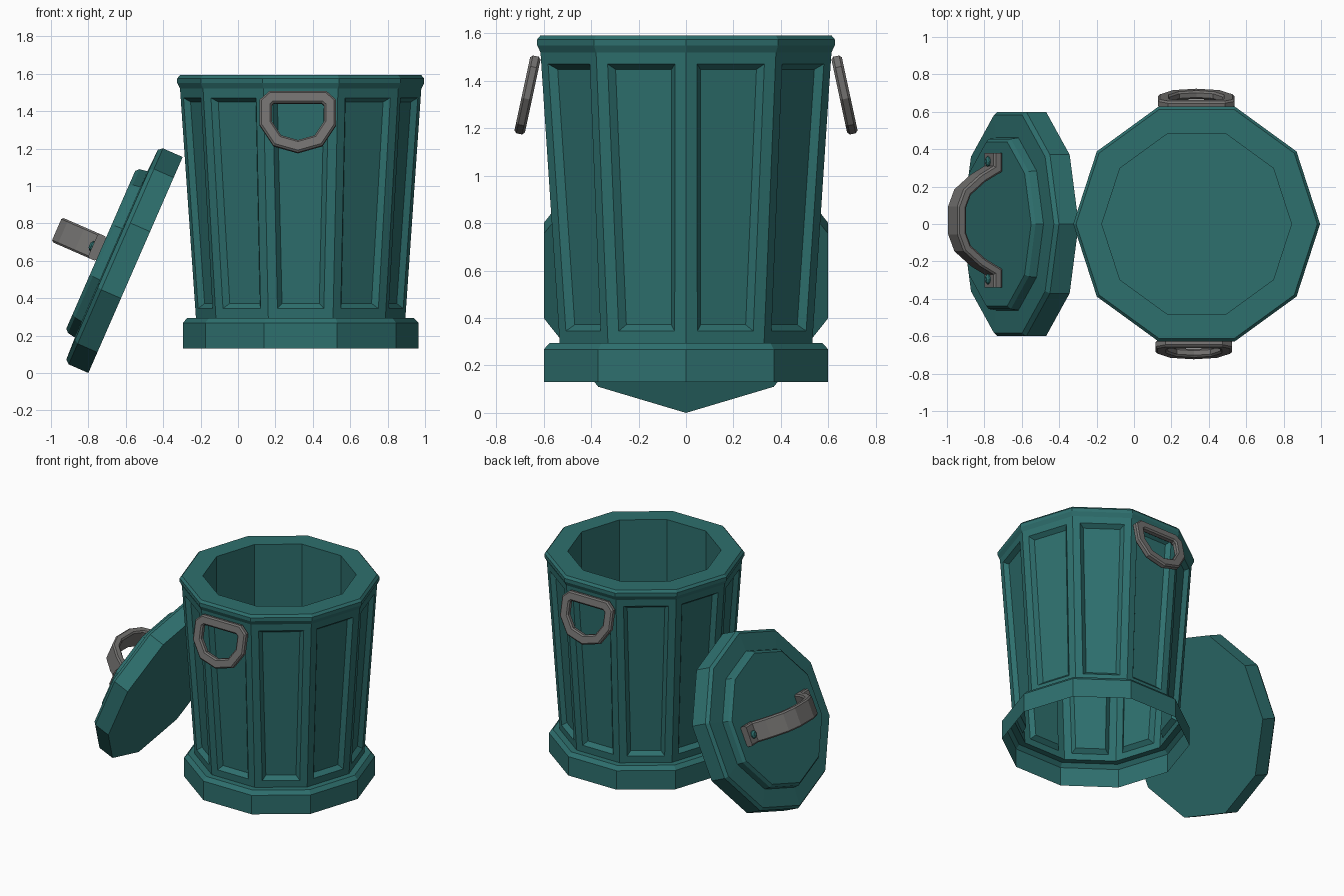
import bpy, bmesh, math
from mathutils import Matrix, Vector

if "Cube" in bpy.data.objects:
    bpy.data.objects.remove(bpy.data.objects["Cube"])

SIDES = 10


def material(name, rgb):
    m = bpy.data.materials.new(name)
    m.diffuse_color = (*rgb, 1)
    m.use_nodes = True
    m.node_tree.nodes["Principled BSDF"].inputs["Base Color"].default_value = m.diffuse_color
    return m


TEAL = material("teal paint", (0.027, 0.16, 0.155))
GREY = material("grey metal", (0.17, 0.165, 0.16))


def finish(bm, name, mat, matrix):
    me = bpy.data.meshes.new(name)
    bm.to_mesh(me)
    bm.free()
    me.materials.append(mat)
    ob = bpy.data.objects.new(name, me)
    ob.matrix_world = matrix
    bpy.context.collection.objects.link(ob)
    return ob


def frame(x, y, z, origin):
    """Matrix from three axes and an origin."""
    m = Matrix((x, y, z)).transposed().to_4x4()
    m.translation = origin
    return m


def lathe(profile, cap_bottom=False, n=SIDES):
    """Spin a (radius, z) profile; returns the bmesh and its face bands."""
    bm = bmesh.new()
    rings = [[bm.verts.new((r * math.cos(2 * math.pi * i / n),
                            r * math.sin(2 * math.pi * i / n), z)) for i in range(n)]
             for r, z in profile]
    bands = [[bm.faces.new((a[i], a[(i + 1) % n], b[(i + 1) % n], b[i])) for i in range(n)]
             for a, b in zip(rings, rings[1:])]
    bm.faces.new(rings[-1])
    if cap_bottom:
        bm.faces.new(rings[0][::-1])
    bm.normal_update()
    return bm, bands


def strap(name, path, closed, thick, width, matrix, ch=0.01):
    """Sweep a chamfered bar along a flat path: thick in plane, width across it."""
    t, w = thick / 2, width / 2
    section = [(t, w - ch), (t - ch, w), (ch - t, w), (-t, w - ch),
               (-t, ch - w), (ch - t, -w), (t - ch, -w), (t, ch - w)]
    pts = [Vector(p) for p in path]
    n = len(pts)
    bm = bmesh.new()
    rings = []
    for i, p in enumerate(pts):
        before = (p - pts[i - 1]).normalized() if closed or i > 0 else None
        after = (pts[(i + 1) % n] - p).normalized() if closed or i < n - 1 else None
        before, after = before or after, after or before
        tan = (before + after).normalized()
        nor = Vector((-tan.y, tan.x)) / tan.dot(after)
        rings.append([bm.verts.new((p.x + nor.x * s, p.y + nor.y * s, c)) for s, c in section])
    for i in range(n if closed else n - 1):
        a, b = rings[i], rings[(i + 1) % n]
        for k in range(8):
            j = (k + 1) % 8
            bm.faces.new((a[k], a[j], b[j], b[k]))
    if not closed:
        bm.faces.new(rings[0])
        bm.faces.new(rings[-1])
    bmesh.ops.recalc_face_normals(bm, faces=bm.faces)
    return finish(bm, name, GREY, matrix)


# Can: base ring, tapered wall, rim and inner well as one open shell
CAN_X = 0.335
bm, bands = lathe([(0.63, 0.13), (0.63, 0.268), (0.605, 0.295), (0.56, 0.295),
                   (0.645, 1.52), (0.66, 1.55), (0.66, 1.575), (0.645, 1.592),
                   (0.507, 1.592), (0.507, 0.85)])
panels = bands[3]
# Recessed panels on the wall
bmesh.ops.inset_individual(bm, faces=panels, thickness=0.07)
bmesh.ops.inset_individual(bm, faces=panels, thickness=0.035, depth=-0.03)
finish(bm, "can_body", TEAL, Matrix.Translation((CAN_X, 0, 0)))

# Side handles: D-shaped rings hanging outwards
half = [(0.14, -0.033), (0.172, -0.062), (0.172, -0.175), (0.11, -0.27)]
ring = half + [(0, -0.302)] + [(-x, y) for x, y in reversed(half)]
for name, s, cx in (("front_handle", 1, 0.32), ("back_handle", -1, 0.333)):
    axes = frame(Vector((s, 0, 0)), Vector((0, 0.21 * s, 0.978)),
                 Vector((0, -0.978 * s, 0.21)), Vector((cx, -0.633 * s, 1.505)))
    strap(name, ring, True, 0.065, 0.045, axes)

# Lid: two-step disc leaning on the can
along = Vector((0.40, 0, 0.916)).normalized()
normal = Vector((-along.z, 0, along.x))
lid_axes = frame(along, Vector((0, 1, 0)), normal, Vector((-0.80, 0, 0)) + along * 0.63)
bm, _ = lathe([(0.63, 0), (0.63, 0.115), (0.612, 0.137), (0.485, 0.142),
               (0.478, 0.185), (0.46, 0.203)], cap_bottom=True)
finish(bm, "lid", TEAL, lid_axes)

# Lid handle: bent strap with flat feet, path runs in the lid's (y, height) plane
half = [(0.36, 0.226), (0.275, 0.226), (0.225, 0.315), (0.15, 0.405), (0.07, 0.437)]
path = half + [(-y, h) for y, h in reversed(half)]
strap_axes = lid_axes @ frame(Vector((0, 1, 0)), Vector((0, 0, 1)),
                              Vector((1, 0, 0)), Vector((0.005, 0.02, 0)))
strap("lid_handle", path, False, 0.05, 0.142, strap_axes)

# Rivets on the feet
for name, y in (("rivet_left", 0.335), ("rivet_right", -0.295)):
    bm, _ = lathe([(0.03, 0.24), (0.027, 0.258), (0.013, 0.268)], cap_bottom=True, n=8)
    finish(bm, name, TEAL, lid_axes @ Matrix.Translation((0.0, y, 0)))
